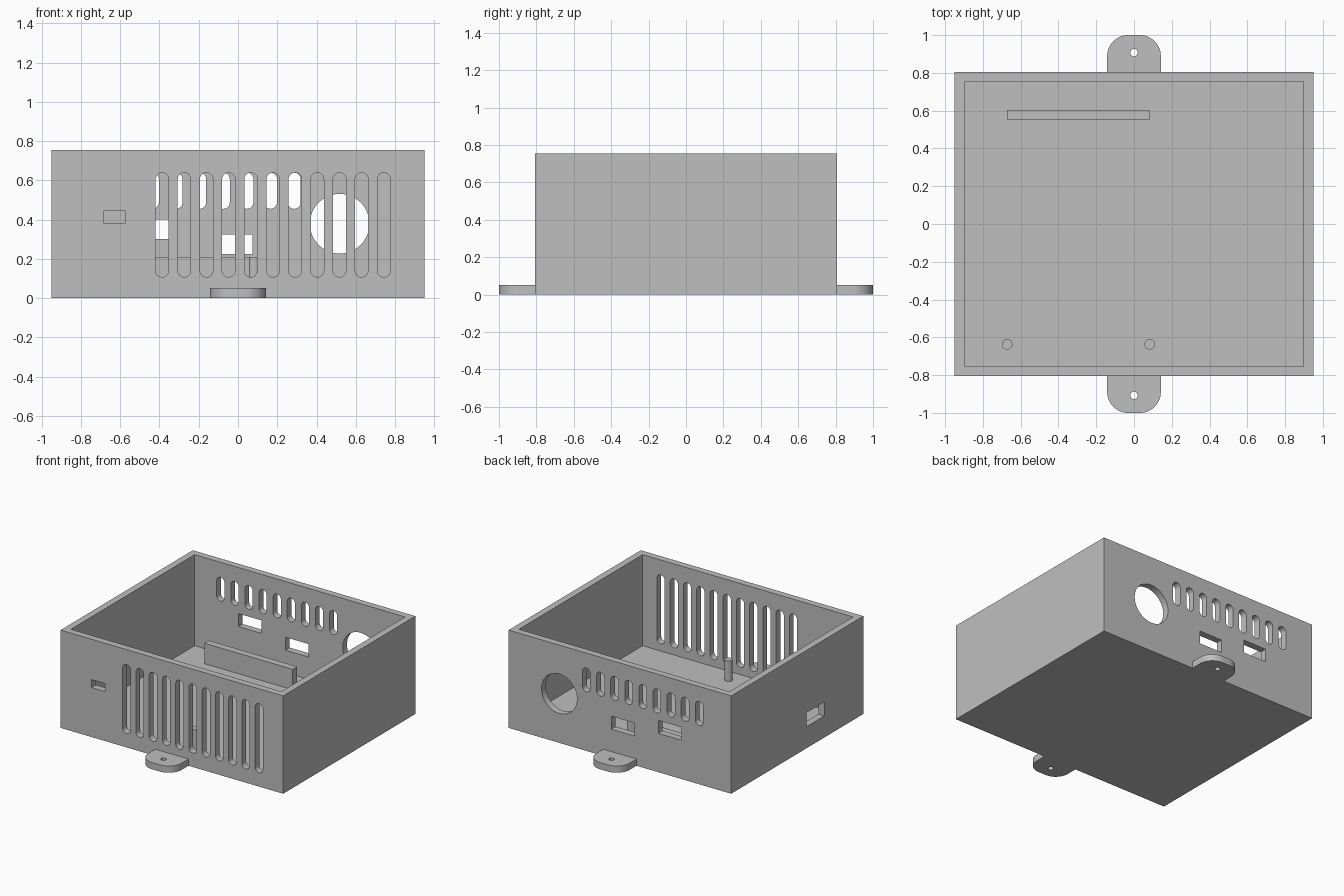
import bpy, bmesh, math

if "Cube" in bpy.data.objects:
    bpy.data.objects.remove(bpy.data.objects["Cube"])

X, Y, H = 0.95, 0.806, 0.755    # half width, half depth, height
WALL = 0.052                    # thickness of walls, floor and tabs
POST_TOP = 0.21

grey = bpy.data.materials.new("plain grey")
grey.use_nodes = True
grey.diffuse_color = (0.52, 0.52, 0.52, 1)
grey.node_tree.nodes["Principled BSDF"].inputs["Base Color"].default_value = grey.diffuse_color


def outline(u0, u1, v0, v1, r_low=0.0, r_high=0.0, steps=12):
    """Rectangle with rounded low and high corners, as a list of 2D points."""
    pts = []
    corners = [(u1, v1, -1, -1, r_high, 0), (u0, v1, 1, -1, r_high, 90),
               (u0, v0, 1, 1, r_low, 180), (u1, v0, -1, 1, r_low, 270)]
    for u, v, su, sv, r, start in corners:
        for i in range(steps + 1 if r else 1):
            a = math.radians(start + 90 * i / steps)
            p = (u + su * r + r * math.cos(a), v + sv * r + r * math.sin(a)) if r else (u, v)
            if not pts or math.dist(p, pts[-1]) > 1e-5:
                pts.append(p)
    if math.dist(pts[0], pts[-1]) < 1e-5:
        pts.pop()
    return pts


def circle(u, v, r):
    return outline(u - r, u + r, v - r, v + r, r, r)


def prisms(name, axis, shapes, w0, w1):
    """Extrude each outline along an axis from w0 to w1, all in one object."""
    place = {"x": lambda u, v, w: (w, u, v),
             "y": lambda u, v, w: (u, w, v),
             "z": lambda u, v, w: (u, v, w)}[axis]
    bm = bmesh.new()
    for pts in shapes:
        low = [bm.verts.new(place(u, v, w0)) for u, v in pts]
        high = [bm.verts.new(place(u, v, w1)) for u, v in pts]
        bm.faces.new(low)
        bm.faces.new(high)
        for i in range(len(pts)):
            j = (i + 1) % len(pts)
            bm.faces.new((low[i], low[j], high[j], high[i]))
    bmesh.ops.recalc_face_normals(bm, faces=bm.faces)
    mesh = bpy.data.meshes.new(name)
    bm.to_mesh(mesh)
    bm.free()
    mesh.materials.append(grey)
    ob = bpy.data.objects.new(name, mesh)
    bpy.context.collection.objects.link(ob)
    return ob


def select_only(ob):
    bpy.ops.object.select_all(action="DESELECT")
    ob.select_set(True)
    bpy.context.view_layer.objects.active = ob


def cut(ob, cutter):
    """Subtract the cutter and discard it."""
    cutter.hide_render = True
    mod = ob.modifiers.new("cut", "BOOLEAN")
    mod.operation = "DIFFERENCE"
    mod.solver = "EXACT"
    mod.object = cutter
    select_only(ob)
    bpy.ops.object.modifier_apply(modifier=mod.name)
    bpy.data.objects.remove(cutter)


def slots(first, pitch, count, z0, z1, half=0.033):
    return [outline(c - half, c + half, z0, z1, half, half)
            for c in (first + pitch * i for i in range(count))]


# Open tray
case = prisms("case", "z", [outline(-X, X, -Y, Y)], 0, H)
cut(case, prisms("cavity", "z", [outline(WALL - X, X - WALL, WALL - Y, Y - WALL)], WALL, H + 0.1))

# Front wall: tall vents and a small port
front = slots(-0.387, 0.113, 11, 0.107, 0.639) + [outline(-0.685, -0.573, 0.382, 0.443)]
cut(case, prisms("front_openings", "y", front, -Y - 0.05, -Y + 0.1))

# Back wall: short vents, two ports and a round opening
back = slots(-0.677, 0.1204, 9, 0.455, 0.639)
back += [outline(-0.123, 0.073, 0.225, 0.325), outline(-0.525, -0.328, 0.3, 0.4),
         circle(0.518, 0.379, 0.152)]
cut(case, prisms("back_openings", "y", back, Y - 0.1, Y + 0.05))

# Side wall: one port
cut(case, prisms("side_opening", "x", [outline(-0.33, -0.11, 0.167, 0.275)], -X - 0.05, -X + 0.1))

# Mounting tabs with screw holes
tabs = [prisms("front_tab", "z", [outline(-0.142, 0.142, -1, -Y, 0.11, 0)], 0, WALL),
        prisms("back_tab", "z", [outline(-0.142, 0.142, Y, 1, 0, 0.11)], 0, WALL)]
for tab, side in zip(tabs, (-1, 1)):
    cut(tab, prisms("screw_hole", "z", [circle(0, side * 0.907, 0.02)], -0.1, 0.2))

# Board supports on the floor
rail = prisms("support_rail", "z", [outline(-0.672, 0.082, 0.55, 0.604)], WALL - 0.01, POST_TOP)
posts = [prisms(name, "z", [circle(x, -0.637, 0.028)], WALL - 0.01, POST_TOP)
         for name, x in (("right_post", -0.672), ("left_post", 0.083))]

# Smooth the round parts, keep the edges sharp
for ob in [case, rail] + tabs + posts:
    select_only(ob)
    bpy.ops.object.shade_smooth_by_angle(angle=math.radians(30))
